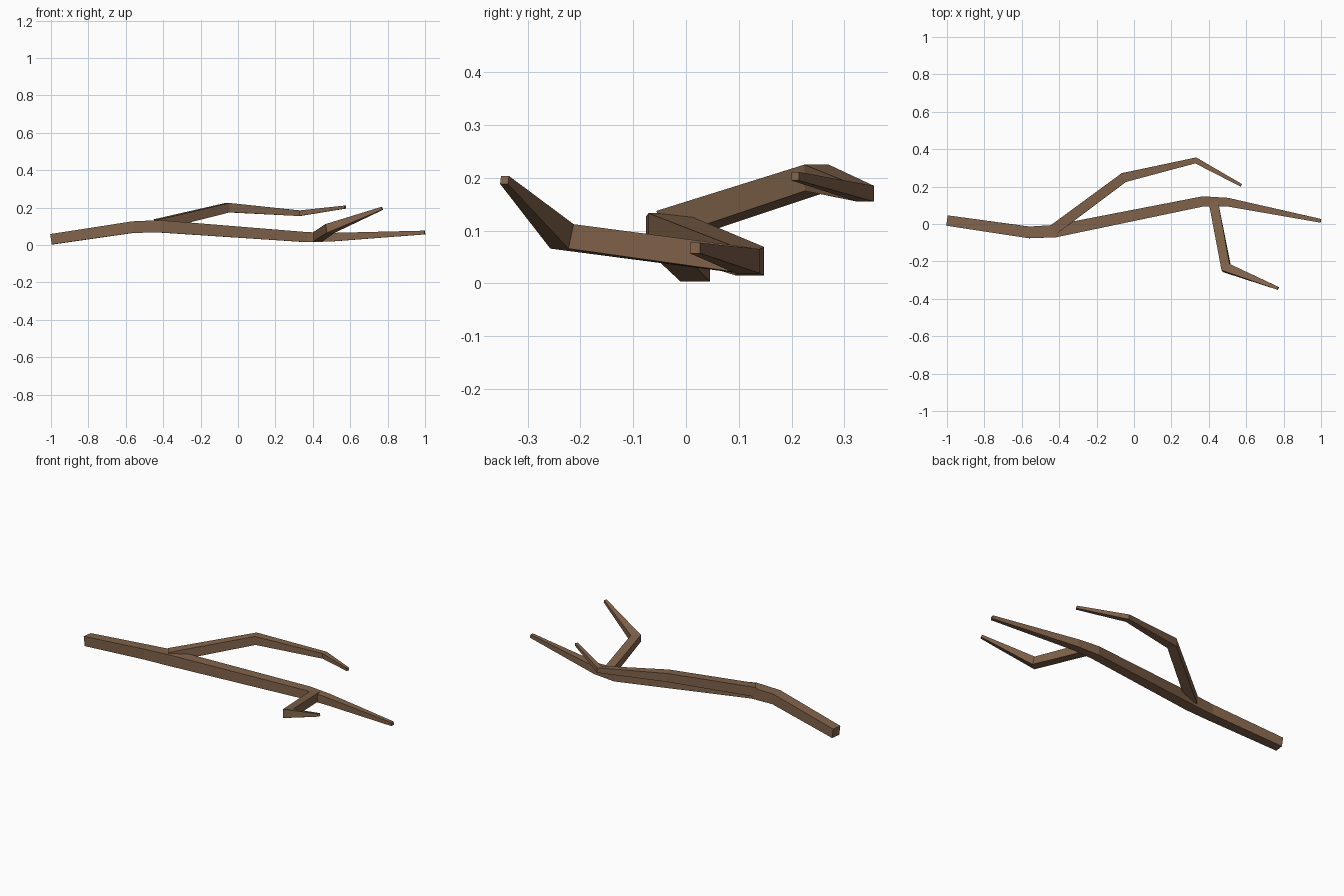
import bpy, bmesh, math
from mathutils import Vector

if "Cube" in bpy.data.objects:
    bpy.data.objects.remove(bpy.data.objects["Cube"])

bark = bpy.data.materials.new("brown bark")
bark.diffuse_color = (0.22, 0.125, 0.07, 1)
bark.use_nodes = True
bark.node_tree.nodes["Principled BSDF"].inputs["Base Color"].default_value = bark.diffuse_color
UP = Vector((0, 0, 1))


def limb(name, path):
    """Square tapering limb with mitred bends; path = (x, y, z, half width)."""
    pts = [Vector(p[:3]) for p in path]
    bm = bmesh.new()
    rings = []
    for i, p in enumerate(pts):
        before = (p - pts[i - 1]).normalized() if i else None
        after = (pts[i + 1] - p).normalized() if i < len(pts) - 1 else None
        a, b = before or after, after or before
        t = (a + b).normalized()
        side = t.cross(UP).normalized()
        up = side.cross(t)
        # widen the section sideways at a bend so the limb keeps its thickness
        mitre = 1 / max(0.5, math.cos(a.angle(b) / 2))
        r = path[i][3]
        rings.append([bm.verts.new(p + side * (r * mitre * u) + up * (r * v))
                      for u, v in ((-1, -1), (1, -1), (1, 1), (-1, 1))])
    for lo, hi in zip(rings, rings[1:]):
        for k in range(4):
            n = (k + 1) % 4
            bm.faces.new((lo[k], lo[n], hi[n], hi[k]))
    bm.faces.new(rings[0][::-1])
    bm.faces.new(rings[-1])
    bmesh.ops.recalc_face_normals(bm, faces=bm.faces)
    mesh = bpy.data.meshes.new(name)
    bm.to_mesh(mesh)
    bm.free()
    mesh.materials.append(bark)
    ob = bpy.data.objects.new(name, mesh)
    bpy.context.collection.objects.link(ob)


# main stem
limb("main_stem", [
    (-0.996, 0.018, 0.031, 0.028),
    (-0.56, -0.045, 0.096, 0.031),
    (-0.42, -0.038, 0.100, 0.033),
    (0.37, 0.121, 0.042, 0.027),
    (0.50, 0.117, 0.042, 0.023),
    (0.999, 0.017, 0.067, 0.010)])

# long upper side branch
limb("upper_branch", [
    (-0.43, -0.030, 0.110, 0.028),
    (-0.055, 0.248, 0.200, 0.025),
    (0.33, 0.340, 0.170, 0.015),
    (0.573, 0.207, 0.203, 0.008)])

# short lower side branch
limb("lower_branch", [
    (0.425, 0.115, 0.043, 0.025),
    (0.493, -0.235, 0.089, 0.024),
    (0.770, -0.344, 0.196, 0.008)])
